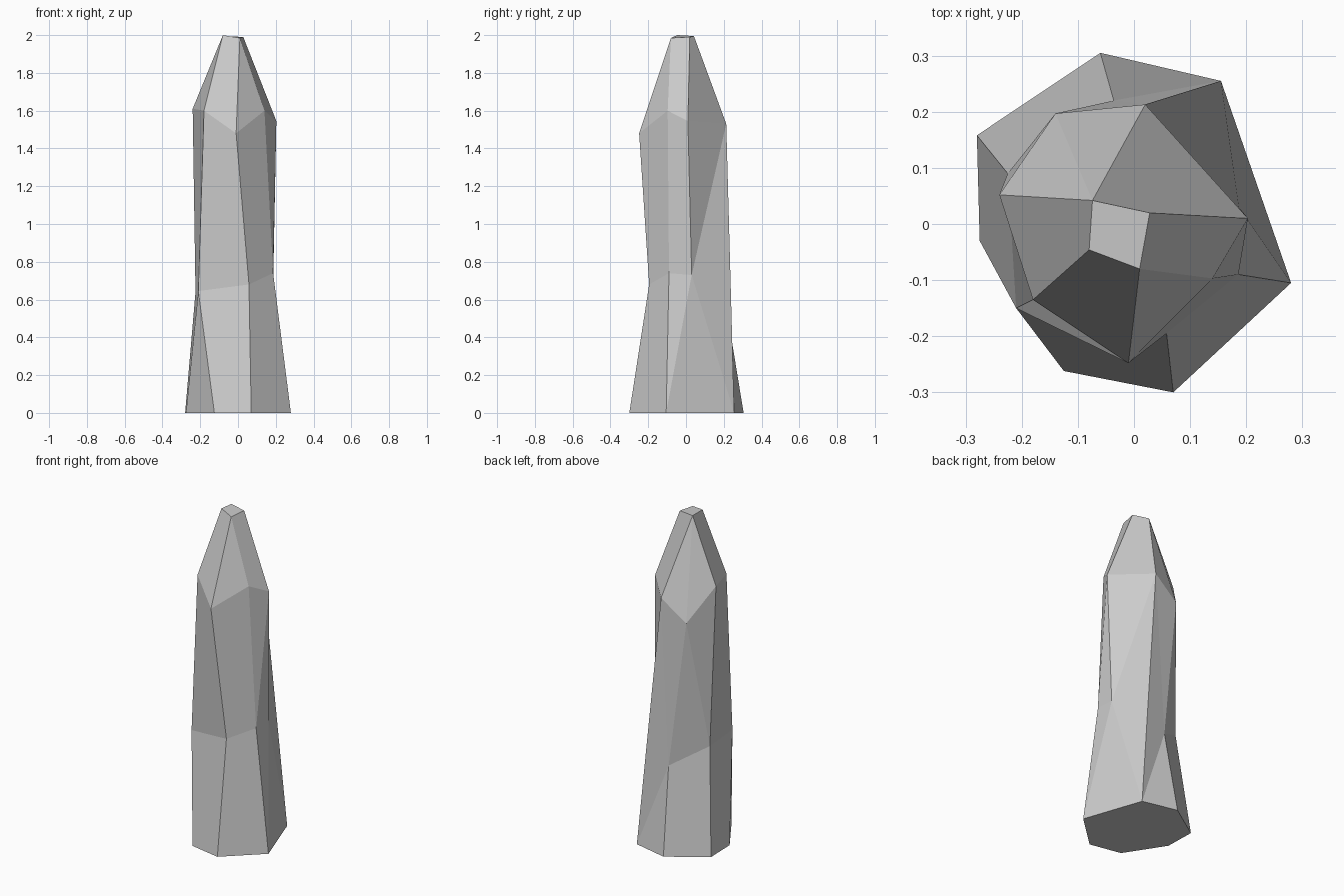
import bpy
import bmesh

cube = bpy.data.objects.get("Cube")
if cube:
    bpy.data.objects.remove(cube, do_unlink=True)

# Plain grey stone
stone = bpy.data.materials.new("grey_stone")
stone.use_nodes = True
colour = (0.6, 0.6, 0.6, 1.0)
stone.diffuse_color = colour
shader = next(n for n in stone.node_tree.nodes if n.type == 'BSDF_PRINCIPLED')
shader.inputs["Base Color"].default_value = colour
shader.inputs["Roughness"].default_value = 0.9

bm = bmesh.new()


def ring(*points):
    """Corners of one level, counter-clockwise from the back."""
    return [bm.verts.new(p) for p in points]


def skin(lower, upper, steps):
    """Join two closed rings. Each step moves along one ring or both:
    L = triangle along the lower ring, U = along the upper ring, Q = quad."""
    i = j = 0
    for step in steps:
        next_i = i + (step in "LQ")
        next_j = j + (step in "UQ")
        corners = [lower[i % len(lower)], lower[next_i % len(lower)],
                   upper[next_j % len(upper)], upper[j % len(upper)]]
        corners = list(dict.fromkeys(corners))
        if len(corners) > 2:
            bm.faces.new(corners)
        i, j = next_i, next_j


# Wide foot
foot = ring((-.06, .305, 0), (-.28, .158, 0), (-.275, -.03, 0),
            (-.125, -.262, 0), (.07, -.3, 0), (.28, -.105, 0), (.155, .255, 0))

# Narrow waist; one long back edge runs straight past it from the foot
waist = ring((-.036, .22, .52), (-.225, .09, .64), (-.21, -.15, .645),
             (.058, -.195, .68), (.186, -.09, .74), (.187, .03, .73))
waist.append(foot[-1])

# Shoulder where the crystal starts to taper
shoulder = ring((-.14, .197, 1.41), (-.24, .052, 1.61), (-.18, -.135, 1.6),
                (-.01, -.248, 1.48), (.14, -.097, 1.6), (.203, .01, 1.545),
                (.02, .213, 1.53))

# Small chipped tip
tip = ring((-.074, .042, 1.995), (-.08, -.046, 2), (.01, -.08, 1.985),
           (.028, .02, 1.99))

skin(foot, waist, "QQLQQULUQ")
skin(waist, shoulder, "LUQQQULULLU")
skin(shoulder, tip, "LQQLQQL")
bm.faces.new(tip)
bm.faces.new(foot[::-1])
bmesh.ops.recalc_face_normals(bm, faces=bm.faces[:])

mesh = bpy.data.meshes.new("crystal_pillar")
bm.to_mesh(mesh)
bm.free()
mesh.materials.append(stone)
pillar = bpy.data.objects.new("crystal_pillar", mesh)
bpy.context.collection.objects.link(pillar)
